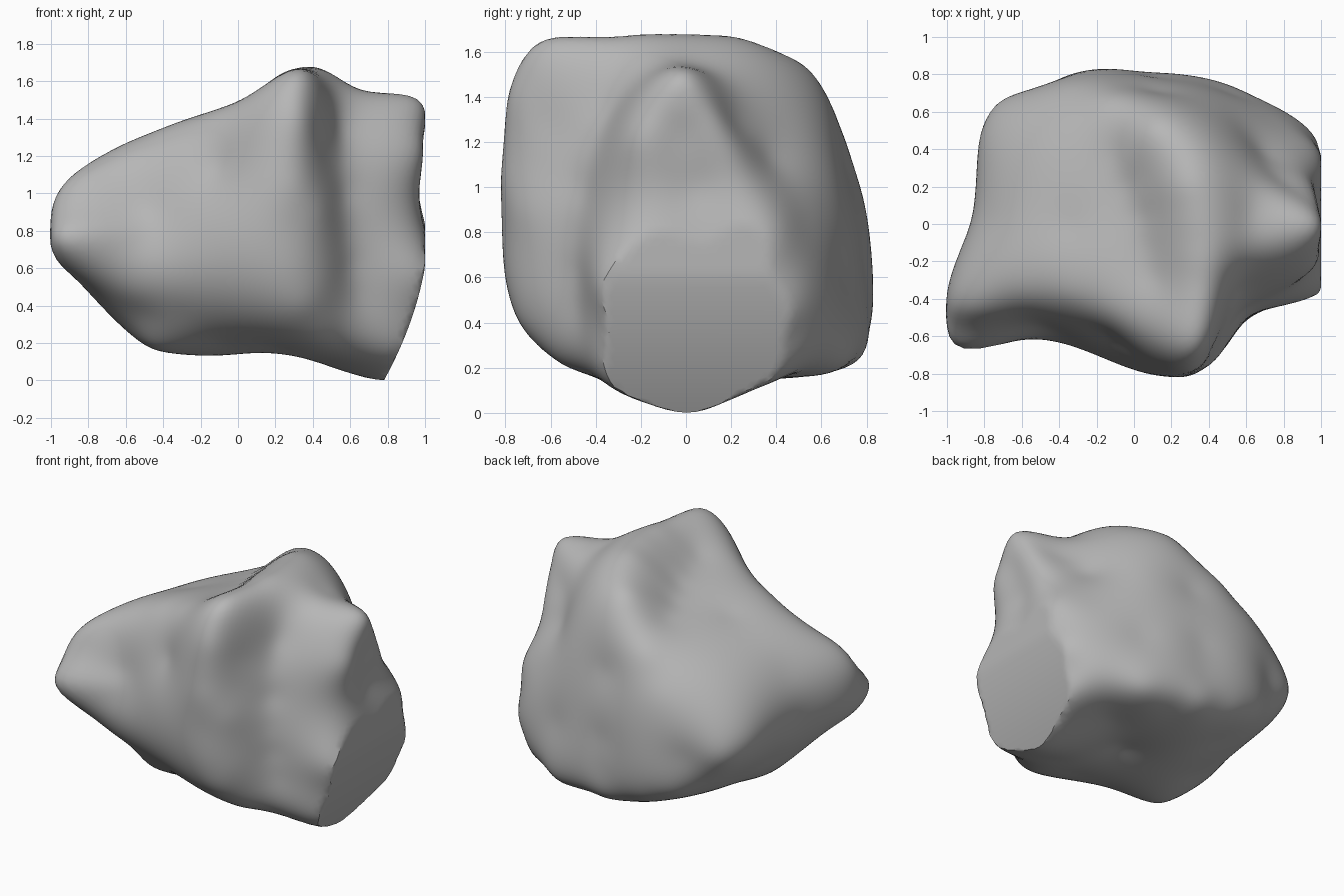
import bpy
import bmesh
from mathutils import Vector

cube = bpy.data.objects.get("Cube")
if cube:
    bpy.data.objects.remove(cube, do_unlink=True)

CENTRE = Vector((0.05, 0, 0.8))
SOFTNESS = 0.11     # rounding of ridges
RELAX = 0.003       # how loosely the surface follows the landmarks
SPACING = 0.28      # longest gap between landmarks along a ridge

# Ridges and hollows of the boulder, each a path along the surface
crest = [(0.3, -0.68, 1.62), (0.33, -0.6, 1.66), (0.33, -0.2, 1.67), (0.25, 0.2, 1.65),
         (0.08, 0.48, 1.53), (-0.15, 0.66, 1.26), (-0.33, 0.735, 1.03)]
crest_hollow = [(0.12, -0.3, 1.53), (0.04, 0.05, 1.47), (-0.1, 0.38, 1.38)]
front_ridge = [(0.34, -0.77, 1.4), (0.3, -0.81, 1.05), (0.3, -0.79, 0.6), (0.34, -0.73, 0.4),
               (0.42, -0.55, 0.22)]
ridge_side = [(0.44, -0.62, 1.3), (0.44, -0.72, 0.9), (0.46, -0.69, 0.55)]
valley = [(0.55, -0.28, 1.5), (0.57, -0.42, 1.2), (0.6, -0.5, 0.8), (0.65, -0.48, 0.45)]
brow = [(-0.85, -0.46, 1.08), (-0.6, -0.36, 1.24), (-0.35, -0.37, 1.35), (-0.12, -0.45, 1.43), (0.1, -0.57, 1.54)]
dent = [(-0.6, -0.5, 1.05), (-0.57, -0.61, 0.75), (-0.56, -0.56, 0.48)]
front_foot = [(-0.5, -0.45, 0.35), (-0.1, -0.6, 0.36)]
nose = [(-0.975, -0.47, 0.95), (-1, -0.5, 0.8), (-0.975, -0.46, 0.65), (-0.7, -0.35, 0.4), (-0.45, -0.3, 0.18)]
back_corner = [(-0.82, 0.48, 0.75), (-0.72, 0.65, 0.68), (-0.5, 0.73, 0.65)]
back_foot = [(0.85, 0.5, 0.26), (0.5, 0.69, 0.21), (0.1, 0.77, 0.24), (-0.2, 0.76, 0.3), (-0.42, 0.72, 0.38)]
back_valley = [(0.84, 0.2, 1.3), (0.71, 0.37, 1.13), (0.5, 0.54, 1.24)]
paths = [crest, crest_hollow, front_ridge, ridge_side, valley, brow, dent, front_foot, nose,
         back_corner, back_foot, back_valley]

# Rim of the broken end, from the front edge under and round to the top knob
rim_below = [(0.99, -0.37, 0.57), (0.87, -0.35, 0.16), (0.79, -0.17, 0.04), (0.78, 0.02, 0),
             (0.8, 0.2, 0.06), (0.87, 0.4, 0.17), (0.96, 0.47, 0.45), (0.98, 0.39, 0.8)]
rim_above = [(0.94, 0.27, 1.02), (0.95, 0.15, 1.3), (0.97, 0, 1.5), (0.97, -0.14, 1.38),
             (0.97, -0.22, 1.22), (0.96, -0.19, 0.95)]
paths += [rim_below, rim_above]

# Single landmarks on the broad faces
end_face = [(1.02, 0.05, 0.5), (1, 0.08, 0.75), (0.955, 0.05, 1), (0.98, -0.02, 1.25)]
front_face = [(-0.2, -0.7, 0.75), (-0.1, -0.62, 1.15), (-0.86, -0.67, 0.79), (0.75, -0.38, 1),
              (0.8, -0.43, 0.65)]
top_face = [(-0.35, 0, 1.33), (-0.6, 0.35, 1.15), (-0.78, 0, 1.08)]
flank = [(-0.87, 0, 0.75), (-0.72, 0.1, 0.46), (-0.65, 0.35, 0.42)]
underside = [(-0.4, 0.1, 0.2), (-0.28, 0.5, 0.23), (0.2, 0.62, 0.18), (0.2, 0.1, 0.18),
             (-0.1, -0.35, 0.2), (0.2, -0.35, 0.18), (0.5, 0.35, 0.16), (0.5, -0.2, 0.1)]
shoulder = [(0.65, 0.05, 1.54), (0.78, 0.52, 0.85)]
back_face = [(0.1, 0.81, 0.43), (0.1, 0.79, 0.65), (0.12, 0.71, 1.08), (0.45, 0.63, 1.1),
             (0.52, 0.7, 0.6)]


def walk(path):
    """Points along a path, with long stretches filled in."""
    points = [Vector(p) for p in path]
    yield points[0]
    for a, b in zip(points, points[1:]):
        steps = int((b - a).length / SPACING) + 1
        for i in range(steps):
            yield a.lerp(b, (i + 1) / steps)


def kernel(a, b):
    return ((a - b).length_squared + SOFTNESS ** 2) ** 0.5


def solve(rows):
    """Gaussian elimination on an augmented matrix."""
    n = len(rows)
    for i in range(n):
        pivot = max(range(i, n), key=lambda r: abs(rows[r][i]))
        rows[i], rows[pivot] = rows[pivot], rows[i]
        rows[i] = [v / rows[i][i] for v in rows[i]]
        for r in range(n):
            if r != i:
                factor = rows[r][i]
                rows[r] = [v - factor * w for v, w in zip(rows[r], rows[i])]
    return [row[-1] for row in rows]


landmarks = [p - CENTRE for path in paths for p in walk(path)]
for face in (end_face, front_face, top_face, flank, underside, shoulder, back_face):
    landmarks += [Vector(p) - CENTRE for p in face]
directions = [p.normalized() for p in landmarks]

# Interpolate the inverse radius, which keeps broad faces flat
mean = sum(1 / p.length for p in landmarks) / len(landmarks)
system = []
for i, (d, p) in enumerate(zip(directions, landmarks)):
    row = [kernel(d, e) for e in directions]
    row[i] -= RELAX
    system.append(row + [1 / p.length - mean])
weights = solve(system)

# Boulder: a fine sphere pulled out to the landmarks
bm = bmesh.new()
bmesh.ops.create_icosphere(bm, subdivisions=6, radius=1)
for v in bm.verts:
    d = v.co.normalized()
    inverse = mean + sum(w * kernel(d, e) for w, e in zip(weights, directions))
    v.co = CENTRE + d / min(max(inverse, 0.7), 2)

# Broken end: a gently curved fracture, leaning in towards the ground
for v in bm.verts:
    height = min(v.co.z, 0.85)
    v.co.x = min(v.co.x, 0.78 + 0.55 * height - 0.31 * height ** 2, 1)
    v.co.z = max(v.co.z, 0)

mesh = bpy.data.meshes.new("boulder")
bm.to_mesh(mesh)
bm.free()
boulder = bpy.data.objects.new("boulder", mesh)
bpy.context.collection.objects.link(boulder)

# Stone colour
stone = bpy.data.materials.new("grey stone")
stone.use_nodes = True
colour = (0.47, 0.47, 0.47, 1)
stone.diffuse_color = colour
stone.node_tree.nodes["Principled BSDF"].inputs["Base Color"].default_value = colour
mesh.materials.append(stone)

bpy.ops.object.select_all(action="DESELECT")
boulder.select_set(True)
bpy.context.view_layer.objects.active = boulder
bpy.ops.object.shade_smooth_by_angle(angle=0.6)
